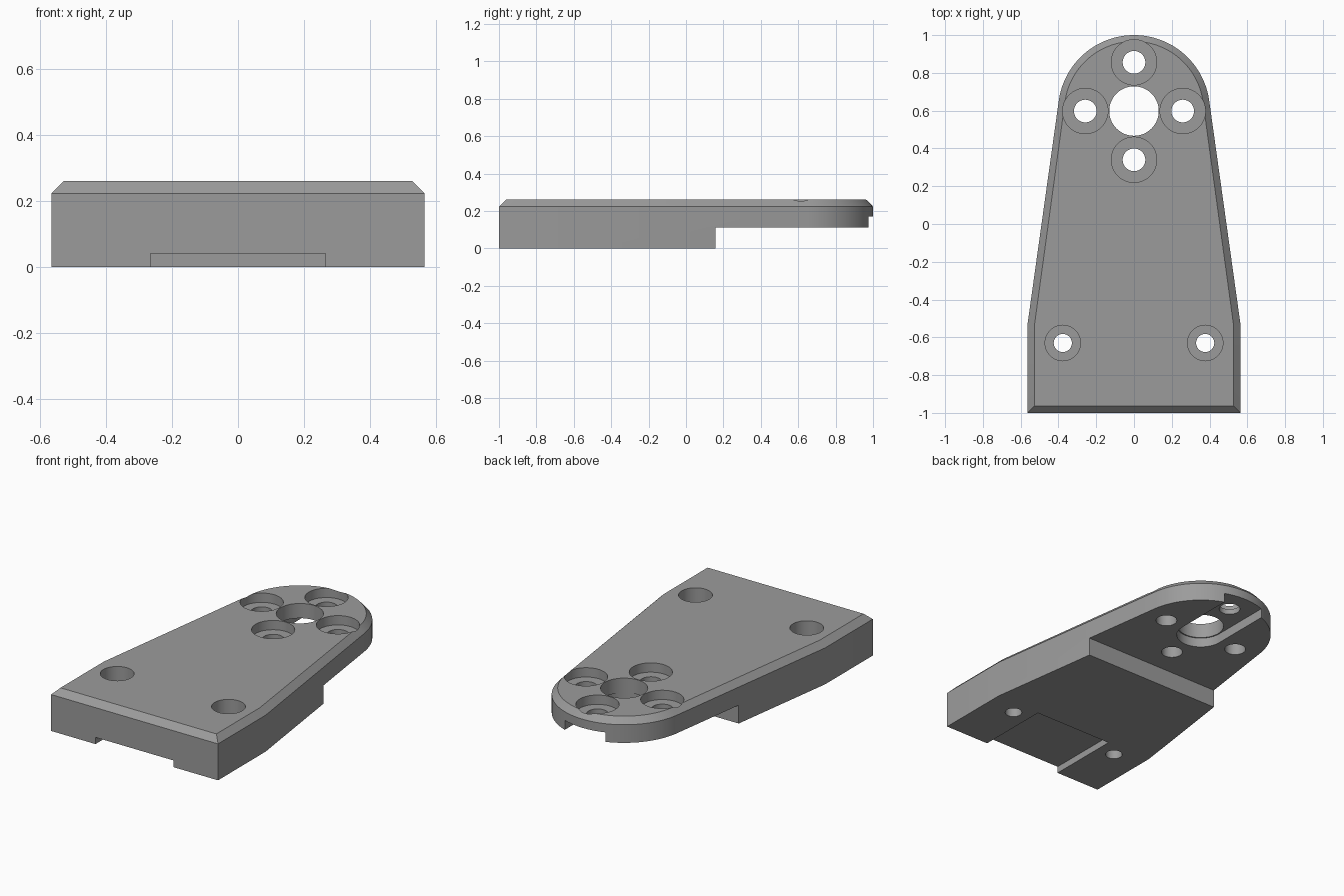
import bpy, bmesh
from math import cos, sin, pi, acos, atan2, hypot, tan, radians

if "Cube" in bpy.data.objects:
    bpy.data.objects.remove(bpy.data.objects["Cube"])

TOP, CHAMFER, ARM_Z = 0.26, 0.037, 0.112
CY, R = 0.598, 0.402        # rounded head centre and radius


def outline(inset):
    """Plate outline: square foot, tapered flanks tangent to a round head."""
    r, px = R - inset * 0.9, 0.565 - inset
    py = -0.54 - inset * tan(radians(4))
    t = acos(r / hypot(px, py - CY)) + atan2(py - CY, px)
    n = 64
    arc = [(r * cos(t + (pi - 2 * t) * i / n), CY + r * sin(t + (pi - 2 * t) * i / n))
           for i in range(n + 1)]
    return [(-px, -1 + inset), (px, -1 + inset), (px, py)] + arc + [(-px, py)]


def loft(name, layers):
    """Solid through stacked (outline, z) layers."""
    bm = bmesh.new()
    rings = [[bm.verts.new((x, y, z)) for x, y in pts] for pts, z in layers]
    bm.faces.new(rings[0][::-1])
    bm.faces.new(rings[-1])
    for a, b in zip(rings, rings[1:]):
        for i in range(len(a)):
            j = (i + 1) % len(a)
            bm.faces.new((a[i], a[j], b[j], b[i]))
    bmesh.ops.recalc_face_normals(bm, faces=bm.faces)
    mesh = bpy.data.meshes.new(name)
    bm.to_mesh(mesh)
    bm.free()
    mesh.materials.append(grey)
    ob = bpy.data.objects.new(name, mesh)
    bpy.context.collection.objects.link(ob)
    return ob


def rect(x0, x1, y0, y1):
    return [(x0, y0), (x1, y0), (x1, y1), (x0, y1)]


def circle(x, y, r, n=48):
    return [(x + r * cos(2 * pi * i / n), y + r * sin(2 * pi * i / n)) for i in range(n)]


def cut(pts, z0, z1):
    """Subtract a prism from the plate."""
    tool = loft("cutter", [(pts, z0), (pts, z1)])
    tool.hide_render = True
    mod = plate.modifiers.new("cut", 'BOOLEAN')
    mod.operation, mod.solver, mod.object = 'DIFFERENCE', 'EXACT', tool
    bpy.ops.object.modifier_apply(modifier=mod.name)
    bpy.data.objects.remove(tool)


def bolt_hole(x, y, r, head_r, floor_z):
    cut(circle(x, y, head_r), floor_z, 0.5)
    cut(circle(x, y, r), -0.1, 0.4)


# Dark grey finish
grey = bpy.data.materials.new("dark_grey")
grey.diffuse_color = (0.33, 0.33, 0.33, 1)
grey.use_nodes = True
grey.node_tree.nodes["Principled BSDF"].inputs["Base Color"].default_value = grey.diffuse_color

# Main plate with chamfered top rim
plate = loft("mounting_plate", [(outline(0), 0), (outline(0), TOP - CHAMFER),
                                (outline(CHAMFER), TOP)])
bpy.context.view_layer.objects.active = plate
plate.select_set(True)

# Raised arm underside and shallow notch under the foot
cut(rect(-1, 1, 0.158, 1.2), -0.2, ARM_Z)
cut(rect(-0.265, 0.265, -1.2, -0.545), -0.2, 0.041)

# Slot under the head, open at the back
W = 0.138
slot = [(W * cos(pi + pi * i / 32), CY + W * sin(pi + pi * i / 32)) for i in range(33)]
cut(slot + [(W, 1.2), (-W, 1.2)], -0.2, 0.17)

# Centre bore and ring of counterbored holes
cut(circle(0, CY, 0.131, 64), -0.1, 0.4)
for k in range(4):
    bolt_hole(0.258 * cos(k * pi / 2), CY + 0.258 * sin(k * pi / 2), 0.06, 0.12, 0.203)

# Foot bolt holes with deep counterbores
for s in (-1, 1):
    bolt_hole(s * 0.377, -0.63, 0.048, 0.094, 0.11)

bpy.ops.object.shade_smooth_by_angle(angle=radians(20))
